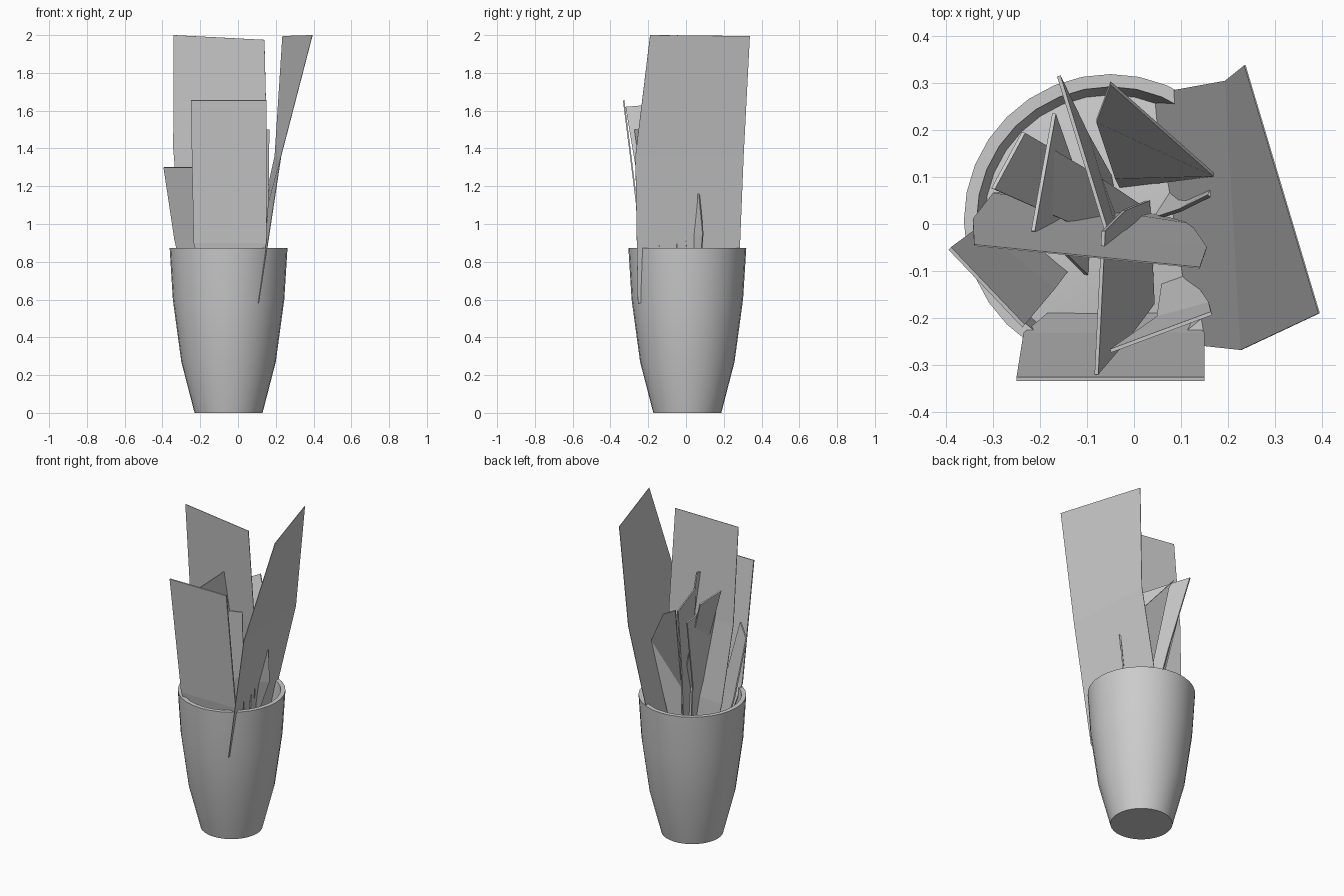
import bpy, bmesh, math

CX, CY = -0.05, 0.007   # pot axis
SEG = 32


def make_object(name, bm):
    bmesh.ops.recalc_face_normals(bm, faces=bm.faces)
    mesh = bpy.data.meshes.new(name)
    bm.to_mesh(mesh)
    bm.free()
    ob = bpy.data.objects.new(name, mesh)
    bpy.context.collection.objects.link(ob)
    return ob


def lathe(name, profile):
    """Revolve (radius, z) points; both ends are capped."""
    bm = bmesh.new()
    rings = []
    for r, z in profile:
        rings.append([bm.verts.new((CX + r * math.cos(2 * math.pi * i / SEG),
                                    CY + r * math.sin(2 * math.pi * i / SEG), z))
                      for i in range(SEG)])
    for a, b in zip(rings, rings[1:]):
        for i in range(SEG):
            j = (i + 1) % SEG
            bm.faces.new((a[i], a[j], b[j], b[i]))
    bm.faces.new(rings[0])
    bm.faces.new(rings[-1])
    ob = make_object(name, bm)
    bpy.ops.object.select_all(action='DESELECT')
    bpy.context.view_layer.objects.active = ob
    ob.select_set(True)
    bpy.ops.object.shade_smooth_by_angle(angle=math.radians(35))
    return ob


def leaf(name, *rows, thickness=0.008):
    """Stiff strip leaf: each row is a (left, right) pair, tip first."""
    bm = bmesh.new()
    vs = [[bm.verts.new(p) for p in row] for row in rows]
    for (a, b), (c, d) in zip(vs, vs[1:]):
        bm.faces.new((a, b, d, c))
    ob = make_object(name, bm)
    mod = ob.modifiers.new("thickness", 'SOLIDIFY')
    mod.thickness = thickness
    mod.offset = 0
    return ob


# Pot with rim, and the soil inside it
lathe("pot", [(0.18, 0), (0.25, 0.27), (0.295, 0.6), (0.312, 0.872),
              (0.285, 0.872), (0.265, 0.66)])
lathe("soil", [(0.267, 0.66), (0.268, 0.69), (0.15, 0.71), (0.03, 0.72)])

# Tall leaves
leaf("tall_left_leaf",
     ((-0.34, -0.045, 2.0), (0.14, -0.093, 1.975)),
     ((-0.343, 0.01, 1.4), (0.155, -0.05, 1.35)),
     ((-0.30, 0.065, 0.9), (0.12, 0.0, 0.88)),
     ((-0.25, 0.07, 0.68), (0.05, 0.02, 0.68)), thickness=0.003)
leaf("tall_right_leaf",
     ((0.394, -0.19, 2.0), (0.236, 0.338, 1.995)),
     ((0.228, -0.268, 1.36), (0.195, 0.305, 1.36)),
     ((0.11, -0.255, 0.58), (0.03, 0.275, 0.62)), thickness=0.003)

# Outer front and left leaves
leaf("front_leaf",
     ((-0.25, -0.33, 1.655), (0.15, -0.33, 1.655)),
     ((-0.235, -0.235, 0.9), (0.15, -0.235, 0.9)),
     ((-0.18, -0.19, 0.68), (0.1, -0.19, 0.68)))
leaf("left_leaf",
     ((-0.392, -0.052, 1.3), (-0.235, -0.217, 1.3)),
     ((-0.335, -0.01, 0.92), (-0.17, -0.14, 0.92)),
     ((-0.28, 0.02, 0.68), (-0.14, -0.10, 0.68)))

# Inner blades, seen nearly edge-on from the front
leaf("front_blade",
     ((-0.08, -0.32, 1.62), (-0.065, -0.015, 1.645)),
     ((-0.02, -0.25, 1.2), (-0.02, 0.03, 1.2)),
     ((0.04, -0.17, 0.72), (0.03, 0.05, 0.72)))
leaf("inner_left_blade",
     ((-0.17, 0.235, 1.45), (-0.215, -0.015, 1.53)),
     ((-0.13, 0.12, 1.0), (-0.15, -0.06, 1.0)),
     ((-0.09, 0.08, 0.7), (-0.10, -0.11, 0.7)))
leaf("back_blade",
     ((-0.16, 0.315, 1.55), (-0.06, -0.01, 1.55)),
     ((-0.10, 0.19, 1.1), (-0.045, 0.0, 1.1)),
     ((-0.05, 0.1, 0.7), (-0.03, 0.0, 0.7)))

# Inner leaves leaning outward
leaf("front_cross_leaf",
     ((-0.05, -0.27, 1.5), (0.165, -0.19, 1.5)),
     ((0.05, -0.2, 1.0), (0.16, -0.17, 1.1)),
     ((0.06, -0.13, 0.7), (0.12, -0.11, 0.7)))
leaf("back_left_leaf",
     ((-0.3, 0.075, 1.63), (-0.235, 0.195, 1.57)),
     ((-0.13, 0.0, 1.15), (-0.09, 0.11, 1.15)),
     ((0.01, -0.02, 0.7), (0.03, 0.03, 0.7)))
leaf("back_leaf",
     ((-0.08, 0.22, 1.5), (-0.05, 0.30, 1.5)),
     ((-0.04, 0.1, 0.95), (0.17, 0.105, 1.2)),
     ((-0.03, 0.08, 0.7), (0.05, 0.09, 0.7)))
leaf("right_blade",
     ((0.165, 0.07, 1.16), (0.16, 0.06, 1.16)),
     ((0.16, 0.09, 0.95), (0.10, 0.03, 0.95)),
     ((0.08, 0.07, 0.7), (0.04, 0.01, 0.7)))
leaf("small_sprout",
     ((0.12, -0.035, 0.98), (0.125, -0.045, 0.98)),
     ((0.09, 0.0, 0.7), (0.12, -0.06, 0.7)))
